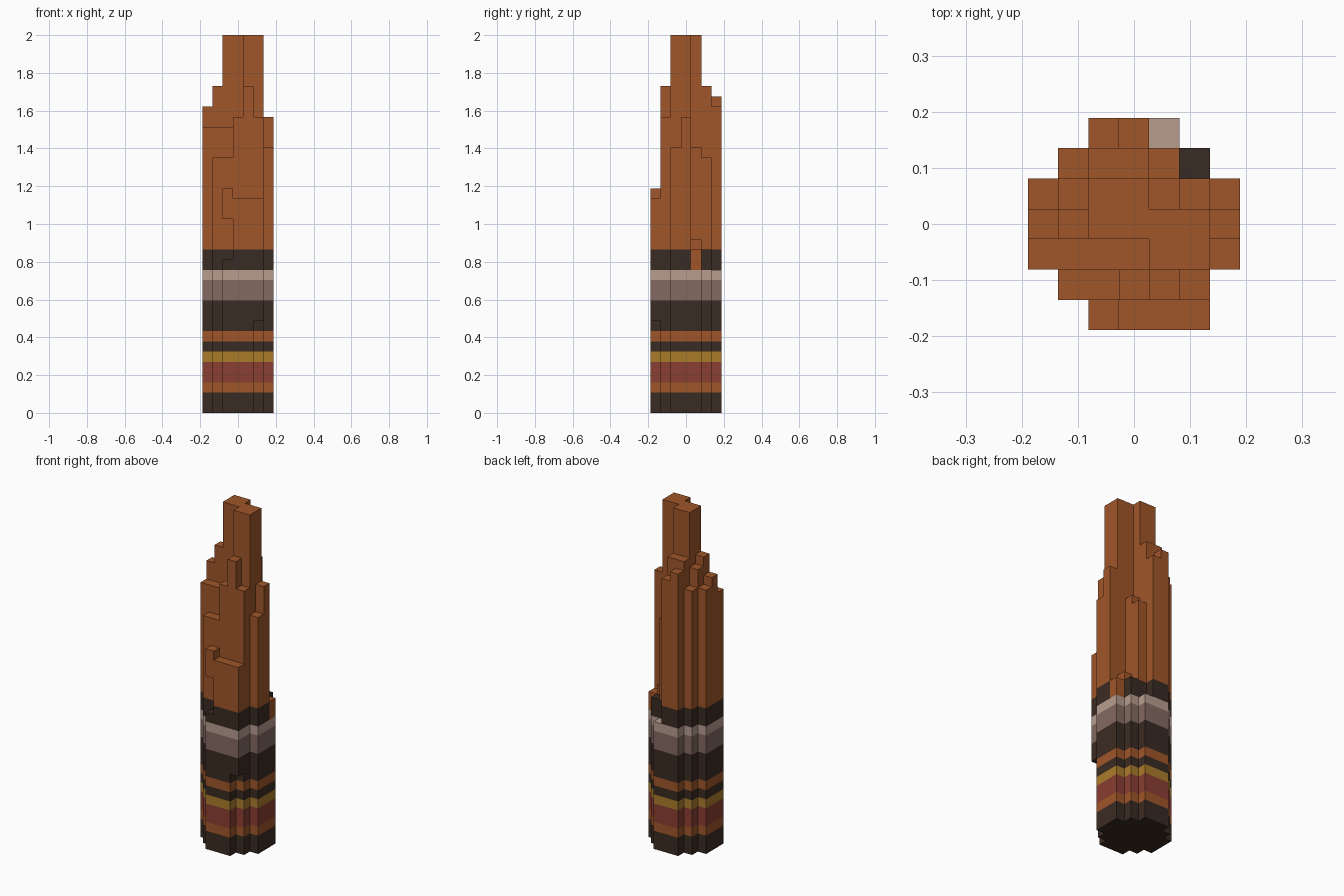
import bpy
import bmesh
from mathutils import Vector

cube = bpy.data.objects.get("Cube")
if cube:
    bpy.data.objects.remove(cube, do_unlink=True)

LEVELS = 37
CELL = 2 / LEVELS

# Column heights in cells: each row runs along x, rows go from front to back
HEIGHTS = [
    [0, 0, 22, 21, 21, 21, 0],
    [0, 25, 25, 29, 32, 29, 0],
    [28, 28, 28, 28, 37, 37, 26],
    [30, 32, 37, 37, 37, 37, 29],
    [29, 31, 37, 37, 26, 17, 16],
    [0, 29, 32, 32, 25, 16, 0],
    [0, 0, 31, 30, 14, 0, 0],
]

# Clay colours (sRGB bytes)
COLOURS = {
    "orange_clay": (160, 86, 41),
    "dark_clay": (58, 43, 35),
    "red_clay": (138, 62, 51),
    "yellow_clay": (170, 124, 42),
    "mauve_clay": (132, 106, 97),
    "pale_clay": (184, 157, 143),
}
NAMES = list(COLOURS)

# Strata from the ground up: (top level, colour)
STRATA = [
    (2, "dark_clay"), (3, "orange_clay"), (5, "red_clay"), (6, "yellow_clay"),
    (7, "dark_clay"), (8, "orange_clay"), (11, "dark_clay"), (13, "mauve_clay"),
    (14, "pale_clay"), (16, "dark_clay"), (LEVELS, "orange_clay"),
]


def linear(byte):
    c = byte / 255
    return c / 12.92 if c <= 0.04045 else ((c + 0.055) / 1.055) ** 2.4


def make_material(name, rgb):
    mat = bpy.data.materials.new(name)
    mat.use_nodes = True
    colour = (*[linear(b) for b in rgb], 1)
    mat.diffuse_color = colour
    bsdf = mat.node_tree.nodes["Principled BSDF"]
    bsdf.inputs["Base Color"].default_value = colour
    bsdf.inputs["Roughness"].default_value = 0.9
    return mat


def solid(i, j, k):
    """Whether a cell of the spire is filled."""
    if not (0 <= i < 7 and 0 <= j < 7 and 0 <= k < HEIGHTS[j][i]):
        return False
    if (i, j) == (5, 0) and k < 9:          # undercut front corner
        return False
    if (i, j) == (2, 0) and 15 <= k < 19:   # hollow in the front face
        return False
    return True


def colour_index(i, j, k):
    if (i, j) == (6, 4) and k >= 14:        # fallen orange block
        return NAMES.index("orange_clay")
    return NAMES.index(next(name for top, name in STRATA if k < top))


# Rock spire: outer skin of the stepped columns
bm = bmesh.new()
for j in range(7):
    for i in range(7):
        for k in range(HEIGHTS[j][i]):
            if not solid(i, j, k):
                continue
            centre = Vector((i - 3, j - 3, k + 0.5))
            for axis in range(3):
                for sign in (-1, 1):
                    n = Vector((0, 0, 0))
                    n[axis] = sign
                    if solid(i + int(n.x), j + int(n.y), k + int(n.z)):
                        continue
                    u = Vector((0, 0, 0))
                    u[(axis + 1) % 3] = 0.5
                    v = n.cross(u)
                    mid = centre + n / 2
                    ring = (mid - u - v, mid + u - v, mid + u + v, mid - u + v)
                    face = bm.faces.new([bm.verts.new(p * CELL) for p in ring])
                    face.material_index = colour_index(i, j, k)

# Weld the skin and merge flat areas of one colour
bmesh.ops.remove_doubles(bm, verts=bm.verts, dist=CELL / 100)
bmesh.ops.dissolve_limit(bm, angle_limit=0.01, verts=bm.verts, edges=bm.edges,
                         delimit={'MATERIAL'})

mesh = bpy.data.meshes.new("rock_spire")
bm.to_mesh(mesh)
bm.free()
for name, rgb in COLOURS.items():
    mesh.materials.append(make_material(name, rgb))
spire = bpy.data.objects.new("rock_spire", mesh)
bpy.context.collection.objects.link(spire)
